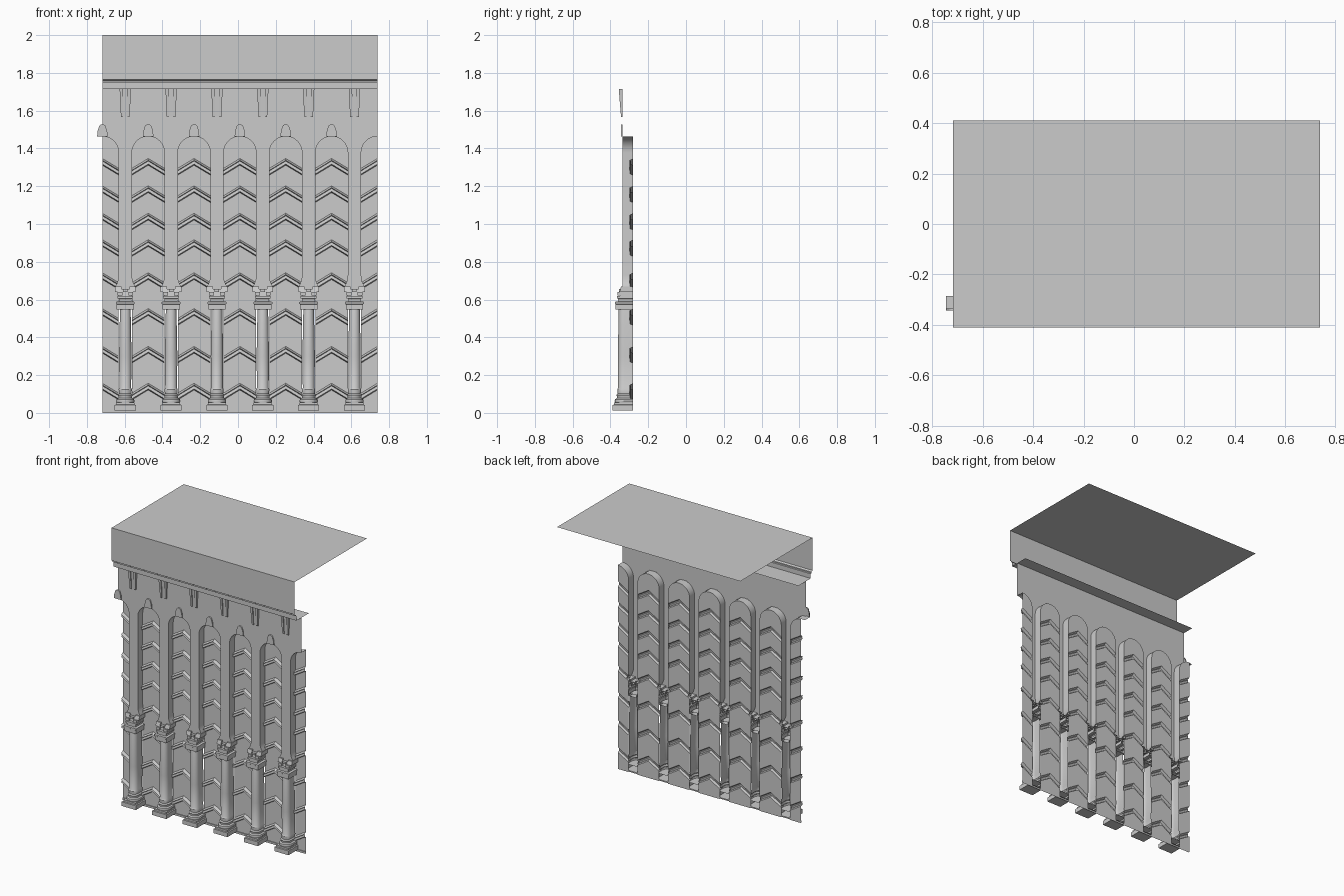
import bpy, bmesh, math

if "Cube" in bpy.data.objects:
    bpy.data.objects.remove(bpy.data.objects["Cube"])

X0, X1, PITCH = -0.718, 0.738, 1.456 / 6
FRONT, BACK = -0.335, -0.28
SPRING, HALF = 1.378, 0.086
bays = [X0 + i * PITCH for i in range(7)]
piers = [x + PITCH / 2 for x in bays[:6]]


def finish(name, bm, dissolve=False, normals=True):
    bmesh.ops.remove_doubles(bm, verts=bm.verts, dist=0.0002)
    if dissolve:
        bmesh.ops.dissolve_limit(bm, angle_limit=0.01, verts=bm.verts, edges=bm.edges)
    if normals:
        bmesh.ops.recalc_face_normals(bm, faces=bm.faces)
    me = bpy.data.meshes.new(name)
    bm.to_mesh(me)
    bm.free()
    ob = bpy.data.objects.new(name, me)
    bpy.context.collection.objects.link(ob)
    return ob


def face(bm, pts):
    return bm.faces.new([bm.verts.new(p) for p in pts])


def smooth(ob, angle=35):
    bpy.ops.object.select_all(action='DESELECT')
    ob.select_set(True)
    bpy.context.view_layer.objects.active = ob
    bpy.ops.object.shade_smooth_by_angle(angle=math.radians(angle))


def repeat(ob, xs):
    # linked copies along the facade
    ob.location.x = xs[0]
    for x in xs[1:]:
        c = ob.copy()
        c.location.x = x
        bpy.context.collection.objects.link(c)


def stack(bm, levels, rounded=False, cx=0.0, back=BACK):
    # open-backed stack of U-shaped rings: (z, half width, front y)
    rings = []
    for z, w, f in levels:
        if rounded:
            n, yc = 10, min(f + w, back)
            arc = [(-w * math.cos(math.pi * k / n), yc + (f - yc) * math.sin(math.pi * k / n))
                   for k in range(n + 1)]
            pts = [(-w, back)] + arc + [(w, back)]
        else:
            pts = [(-w, back), (-w, f), (w, f), (w, back)]
        rings.append([bm.verts.new((cx + x, y, z)) for x, y in pts])
    for a, b in zip(rings, rings[1:]):
        for i in range(len(a) - 1):
            bm.faces.new((a[i], a[i + 1], b[i + 1], b[i]))
    bm.faces.new(rings[0][::-1])
    bm.faces.new(rings[-1])


# roof, fascia and cornice swept along x
bm = bmesh.new()
prof = [(0.41, 2.0), (-0.41, 2.0), (-0.41, 1.765), (-0.398, 1.758), (-0.398, 1.75),
        (-0.39, 1.748), (-0.39, 1.715), (-0.25, 1.715)]
for (ya, za), (yb, zb) in zip(prof, prof[1:]):
    face(bm, [(X0, ya, za), (X0, yb, zb), (X1, yb, zb), (X1, ya, za)])
finish("roof_and_cornice", bm)

# opening outline (half width, z): flared foot, jamb, round arch
ARC = [(HALF * math.cos(a), SPRING + HALF * math.sin(a))
       for a in [math.pi / 2 * k / 10 for k in range(11)]]
ARC[-1] = (0.0, SPRING + HALF)
OUT = [(0.068, 0.645), (0.069, 0.67), (0.077, 0.685), (0.084, 0.705), (HALF, 0.73)] + ARC
TOP = SPRING + HALF

# chevron rows: panel section (y, z at bay centre), bottom to top
PEAKS = [0.155, 0.35, 0.55, 0.74, 0.915, 1.055, 1.20, 1.345]
DROP = 0.052
section = []
for p in PEAKS:
    section += [(BACK, p - 0.034), (-0.296, p - 0.028), (-0.293, p - 0.012),
                (-0.300, p - 0.008), (BACK, p + 0.002)]

wall, soffit, panel = bmesh.new(), bmesh.new(), bmesh.new()
for i, c in enumerate(bays):
    for s in (-1, 1):
        if (i == 0 and s < 0) or (i == 6 and s > 0):
            continue
        edge = c + s * PITCH / 2
        # front wall around the opening, and its reveal
        for (wa, za), (wb, zb) in zip(OUT, OUT[1:]):
            a, b = c + s * wa, c + s * wb
            face(wall, [(a, FRONT, za), (edge, FRONT, za), (edge, FRONT, zb), (b, FRONT, zb)])
            face(soffit, [(a, FRONT, za), (a, BACK, za), (b, BACK, zb), (b, FRONT, zb)])
        face(wall, [(c, FRONT, TOP), (edge, FRONT, TOP), (edge, FRONT, 1.715), (c, FRONT, 1.715)])
        # recessed panel with chevron ribs
        e = c + s * HALF
        face(panel, [(c, BACK, 0), (e, BACK, 0), (e, BACK, section[0][1] - DROP),
                     (c, BACK, section[0][1])])
        for (ya, za), (yb, zb) in zip(section, section[1:]):
            face(panel, [(c, ya, za), (e, ya, za - DROP), (e, yb, zb - DROP), (c, yb, zb)])
        zt = section[-1][1]
        face(panel, [(c, BACK, zt), (e, BACK, zt - DROP)] + [(c + s * w, BACK, z) for w, z in ARC])
for b in (wall, panel):
    for f in b.faces:
        f.normal_update()
    bmesh.ops.reverse_faces(b, faces=[f for f in b.faces if f.normal.y > 0])
finish("arcade_wall", wall, True, False)
finish("chevron_panels", panel, False, False)
smooth(finish("arch_reveals", soffit))

# low kerb along the foot of the wall
bm = bmesh.new()
face(bm, [(X0, -0.286, 0), (X1, -0.286, 0), (X1, -0.286, 0.014), (X0, -0.286, 0.014)])
face(bm, [(X0, -0.286, 0.014), (X1, -0.286, 0.014), (X1, BACK, 0.014), (X0, BACK, 0.014)])
finish("foot_kerb", bm)

# column shaft with moulded base
bm = bmesh.new()
stack(bm, [(0.055, 0.046, -0.376), (0.063, 0.049, -0.378), (0.072, 0.046, -0.376),
           (0.078, 0.036, -0.366), (0.088, 0.036, -0.366), (0.094, 0.040, -0.369),
           (0.102, 0.033, -0.362), (0.125, 0.035, -0.364), (0.133, 0.031, -0.359),
           (0.30, 0.033, -0.361), (0.55, 0.028, -0.356), (0.568, 0.026, -0.352)], True)
shaft = finish("column_shaft", bm)
smooth(shaft)
repeat(shaft, piers)

# column plinth
bm = bmesh.new()
stack(bm, [(0.012, 0.056, -0.388), (0.042, 0.056, -0.388), (0.044, 0.048, -0.38),
           (0.056, 0.048, -0.38)])
repeat(finish("column_plinth", bm), piers)

# capital: block, neck and split upper blocks
bm = bmesh.new()
stack(bm, [(0.548, 0.046, -0.372), (0.575, 0.046, -0.372), (0.577, 0.05, -0.375),
           (0.588, 0.05, -0.375), (0.590, 0.034, -0.36), (0.604, 0.034, -0.36),
           (0.606, 0.042, -0.366), (0.618, 0.042, -0.366), (0.620, 0.036, -0.35),
           (0.655, 0.036, -0.345)])
for s in (-1, 1):
    stack(bm, [(0.622, 0.013, -0.362), (0.640, 0.013, -0.362)], cx=s * 0.029)
    stack(bm, [(0.640, 0.017, -0.352), (0.668, 0.017, -0.344)], cx=s * 0.038)
stack(bm, [(0.640, 0.012, -0.356), (0.655, 0.012, -0.356)])
repeat(finish("column_capital", bm), piers)

# keystones: round-topped tabs over each arch with a shallow underside
bm = bmesh.new()
tab = [(-0.028, 1.463), (-0.025, 1.495)]
tab += [(-0.02 * math.cos(math.pi * k / 8), 1.508 + 0.02 * math.sin(math.pi * k / 8)) for k in range(9)]
tab += [(0.025, 1.495), (0.028, 1.463)]
face(bm, [(x, -0.343, z) for x, z in tab])
for (xa, za), (xb, zb) in zip(tab, tab[1:]):
    face(bm, [(xa, -0.343, za), (xb, -0.343, zb), (xb, FRONT, zb), (xa, FRONT, za)])
face(bm, [(-0.028, -0.343, 1.463), (0.028, -0.343, 1.463), (0.028, -0.285, 1.463), (-0.028, -0.285, 1.463)])
repeat(finish("keystone", bm), bays[:6])

# tapered brackets below the cornice: two ribs and a recessed core
bm = bmesh.new()
stack(bm, [(1.568, 0.014, -0.339), (1.715, 0.018, -0.347)], back=FRONT)
for s in (-1, 1):
    n = len(bm.verts)
    stack(bm, [(1.566, 0.006, -0.344), (1.715, 0.009, -0.356)], cx=s * 0.017, back=FRONT)
    bm.verts.ensure_lookup_table()
    for v in bm.verts[n:]:
        if v.co.z > 1.7:
            v.co.x += s * 0.004
repeat(finish("cornice_bracket", bm), piers)
